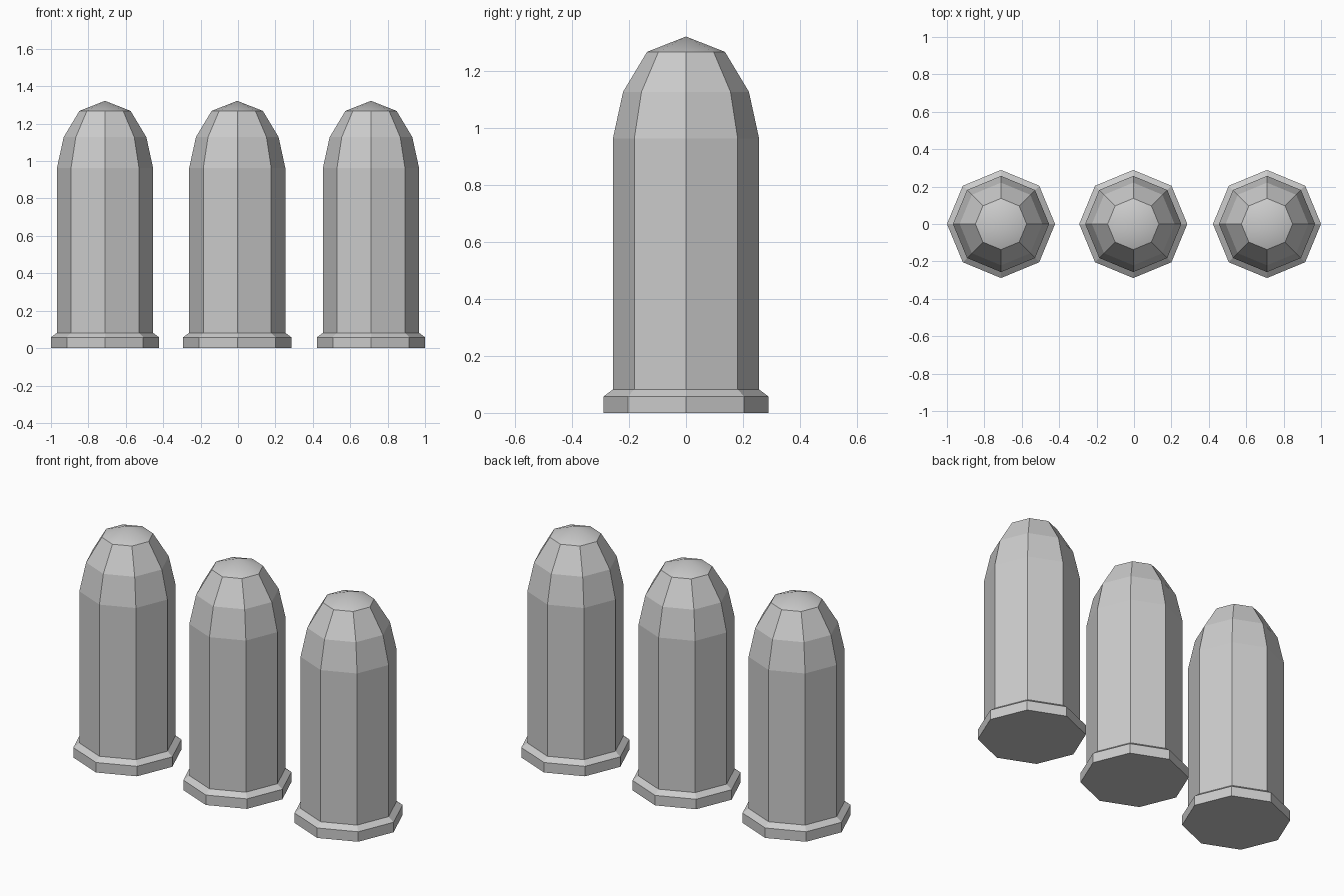
import bpy, bmesh
from math import cos, sin, tau

if "Cube" in bpy.data.objects:
    bpy.data.objects.remove(bpy.data.objects["Cube"])

SIDES = 8
# (radius, height) from rim to shoulder of the tip
PROFILE = [(0.289, 0), (0.289, 0.058), (0.257, 0.082), (0.257, 0.963),
           (0.221, 1.128), (0.137, 1.268)]
TIP_Z = 1.322


def make_round(name, x):
    bm = bmesh.new()
    rings = [[bm.verts.new((r * cos(tau * i / SIDES), r * sin(tau * i / SIDES), z))
              for i in range(SIDES)] for r, z in PROFILE]
    tip = bm.verts.new((0, 0, TIP_Z))

    # flat base, then octagonal walls
    bm.faces.new(rings[0][::-1])
    for low, high in zip(rings, rings[1:]):
        for i in range(SIDES):
            j = (i + 1) % SIDES
            bm.faces.new((low[i], low[j], high[j], high[i]))

    # softly shaded pointed cap with a sharp border
    for i in range(SIDES):
        j = (i + 1) % SIDES
        face = bm.faces.new((rings[-1][i], rings[-1][j], tip))
        face.smooth = True
        bm.edges.get((rings[-1][i], rings[-1][j])).smooth = False

    mesh = bpy.data.meshes.new(name)
    bm.to_mesh(mesh)
    bm.free()
    obj = bpy.data.objects.new(name, mesh)
    obj.location.x = x
    bpy.context.collection.objects.link(obj)


# row of three rounds
for name, x in (("left_bullet", -0.711), ("middle_bullet", -0.004), ("right_bullet", 0.711)):
    make_round(name, x)
